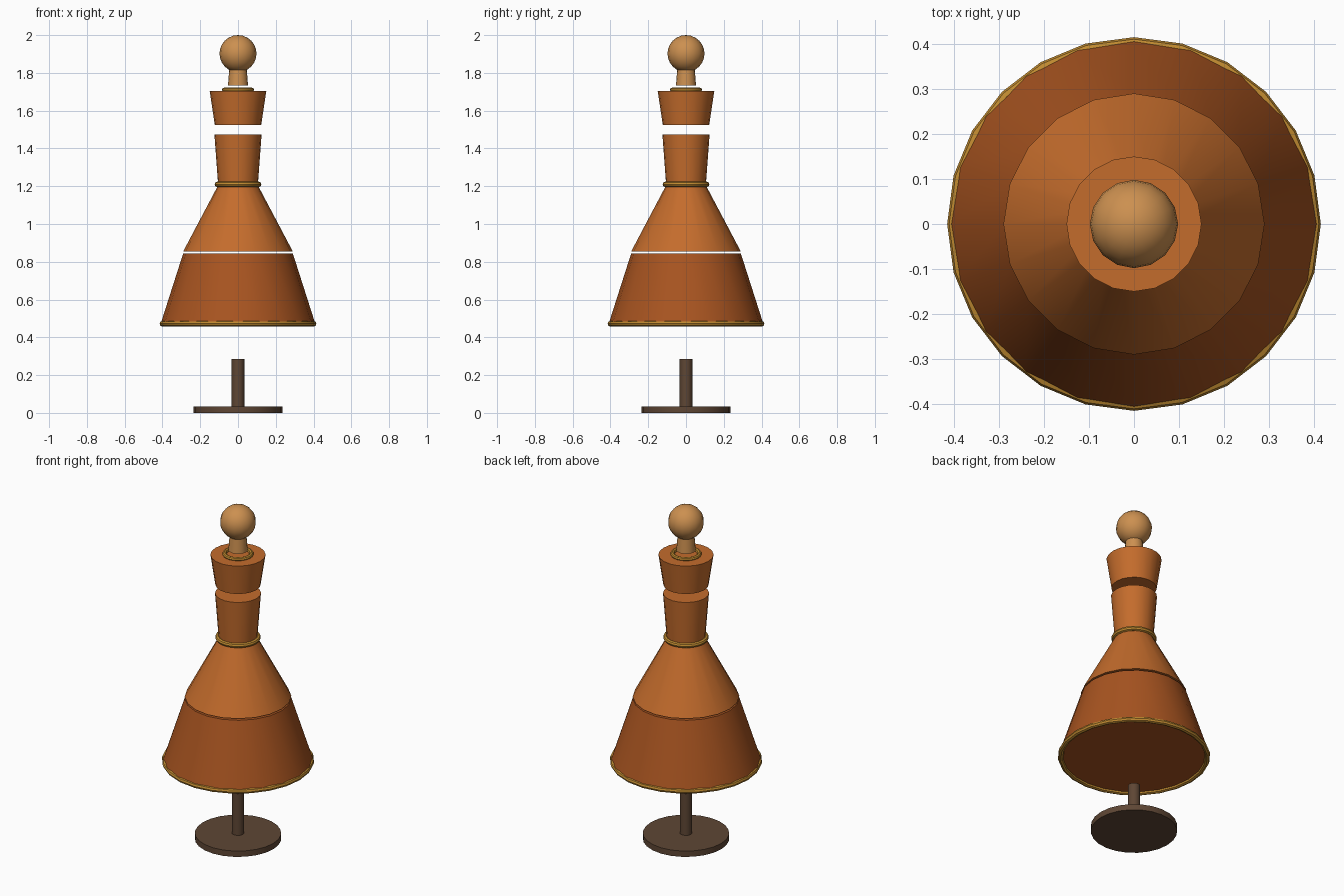
import bpy
import math

if "Cube" in bpy.data.objects:
    bpy.data.objects.remove(bpy.data.objects["Cube"])


def material(name, hex_rgb):
    srgb = [int(hex_rgb[i:i + 2], 16) / 255 for i in (0, 2, 4)]
    mat = bpy.data.materials.new(name)
    mat.diffuse_color = [((c + 0.055) / 1.055) ** 2.4 for c in srgb] + [1]
    mat.use_nodes = True
    mat.node_tree.nodes["Principled BSDF"].inputs["Base Color"].default_value = mat.diffuse_color
    return mat


def finish(name, mat):
    obj = bpy.context.object
    obj.name = name
    obj.data.materials.append(mat)
    bpy.ops.object.shade_smooth_by_angle(angle=math.radians(35))


def tapered(name, z0, z1, r0, r1, mat, sides=20):
    bpy.ops.mesh.primitive_cone_add(vertices=sides, radius1=r0, radius2=r1,
                                    depth=z1 - z0, location=(0, 0, (z0 + z1) / 2))
    finish(name, mat)


def ring(name, z, major, minor, mat):
    bpy.ops.mesh.primitive_torus_add(major_segments=24, minor_segments=8,
                                     major_radius=major, minor_radius=minor,
                                     location=(0, 0, z))
    finish(name, mat)


dark_wood = material("dark_wood", "5E4634")
orange = material("orange_cloth", "C46C2C")
rust = material("rust_cloth", "A85420")
gold = material("gold_trim", "C08A30")
skin = material("light_wood", "CC9050")

# stand
tapered("base_disc", 0, 0.035, 0.235, 0.235, dark_wood, 24)
tapered("stand_post", 0.03, 0.285, 0.034, 0.034, dark_wood, 12)

# skirt in two tiers with a thin gap
tapered("lower_skirt", 0.47, 0.845, 0.41, 0.29, rust)
tapered("upper_skirt", 0.855, 1.205, 0.29, 0.105, orange)

# torso in two separate blocks
tapered("lower_torso", 1.205, 1.475, 0.105, 0.125, orange)
tapered("upper_torso", 1.525, 1.705, 0.123, 0.15, orange)

# trim rings
ring("hem_trim", 0.472, 0.40, 0.015, gold)
ring("waist_trim", 1.21, 0.11, 0.014, gold)
ring("collar_trim", 1.71, 0.073, 0.012, gold)

# neck and head
tapered("neck", 1.733, 1.84, 0.053, 0.045, skin, 16)
bpy.ops.mesh.primitive_uv_sphere_add(segments=16, ring_count=12, radius=0.098,
                                     location=(0, 0, 1.902))
finish("head", skin)
